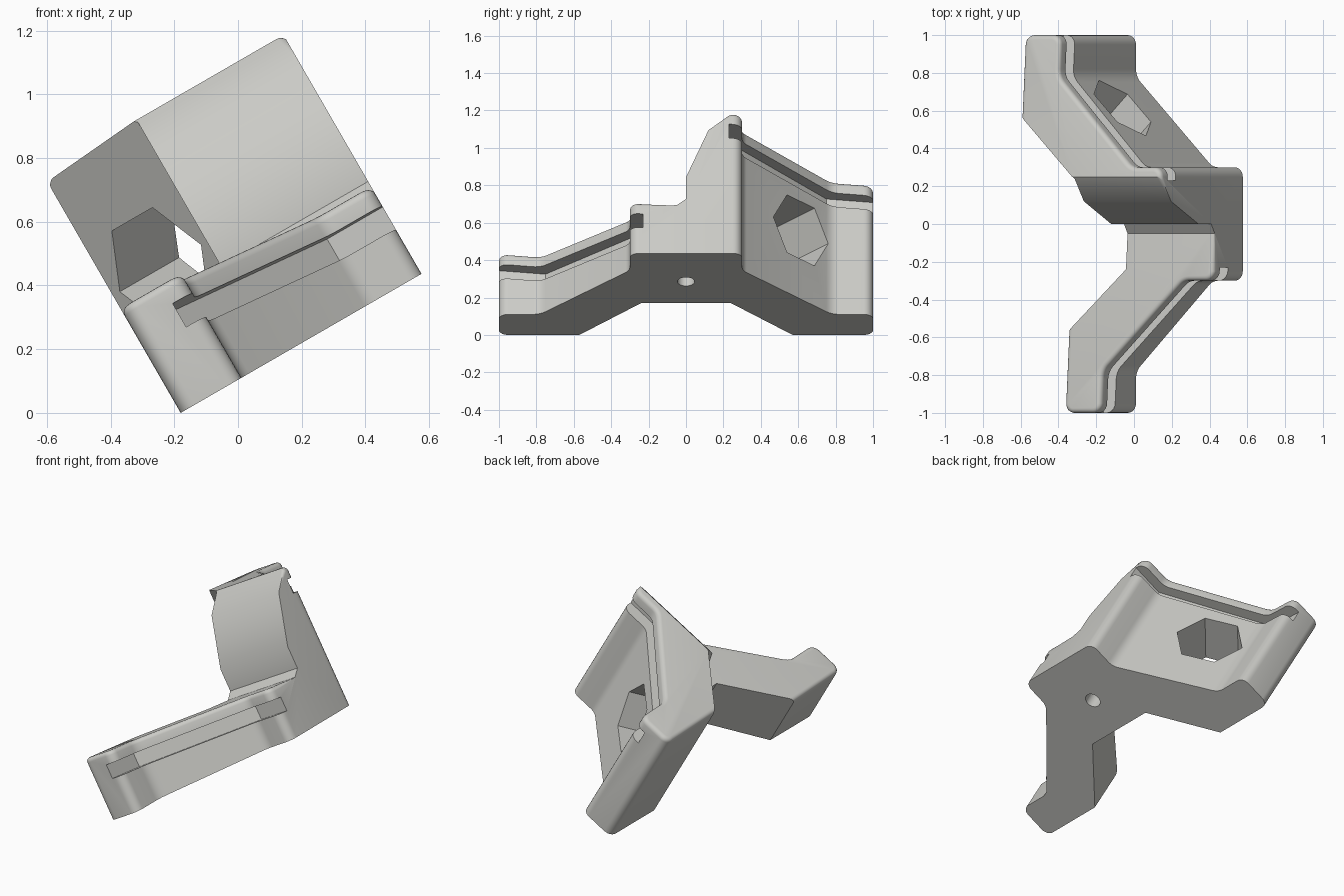
import bpy, bmesh, math
from mathutils import Vector, Matrix

if "Cube" in bpy.data.objects:
    bpy.data.objects.remove(bpy.data.objects["Cube"])

TILT = 0.0875          # slope of the top faces along y
FRONT, REAR = 0.2925, 0.888   # top height of each arm at y = 0


def prism(name, pts, low, high):
    """Solid between two functions giving the 3D point for each 2D point."""
    bm = bmesh.new()
    a = [bm.verts.new(low(*p)) for p in pts]
    b = [bm.verts.new(high(*p)) for p in pts]
    bm.faces.new(a)
    bm.faces.new(b)
    n = len(pts)
    for i in range(n):
        j = (i + 1) % n
        bm.faces.new((a[i], a[j], b[j], b[i]))
    bmesh.ops.recalc_face_normals(bm, faces=bm.faces)
    me = bpy.data.meshes.new(name)
    bm.to_mesh(me)
    bm.free()
    ob = bpy.data.objects.new(name, me)
    bpy.context.collection.objects.link(ob)
    return ob


def rounded(corners, seg=6):
    """Polygon from (x, y, radius) corners with arcs in place of the corners."""
    out = []
    for i, (x, y, r) in enumerate(corners):
        p = Vector((x, y))
        if r == 0:
            out.append((x, y))
            continue
        d1 = (Vector(corners[i - 1][:2]) - p).normalized()
        d2 = (Vector(corners[(i + 1) % len(corners)][:2]) - p).normalized()
        half = d1.angle(d2) / 2
        c = p + (d1 + d2).normalized() * (r / math.sin(half))
        s = p + d1 * (r / math.tan(half)) - c
        e = p + d2 * (r / math.tan(half)) - c
        turn = s.angle_signed(e)
        for k in range(seg + 1):
            t = -turn * k / seg
            out.append((c.x + s.x * math.cos(t) - s.y * math.sin(t),
                        c.y + s.x * math.sin(t) + s.y * math.cos(t)))
    return out


def apply_bool(ob, tool, op):
    m = ob.modifiers.new(op, 'BOOLEAN')
    m.operation, m.solver, m.object = op, 'EXACT', tool
    dg = bpy.context.evaluated_depsgraph_get()
    me = bpy.data.meshes.new_from_object(ob.evaluated_get(dg))
    ob.modifiers.clear()
    ob.data = me
    bpy.data.objects.remove(tool)


# Bracket outline: two angled arms on a central block, mirrored in y
half = [(0.34, 0.24, 0), (0, 0.57, 0), (0, 1, 0.05), (0.22, 1, 0.05),
        (0.22, 0.78, 0.1), (0.69, 0.3, 0.08), (0.873, 0.3, 0.05)]
outline = rounded(half + [(x, -y, r) for x, y, r in reversed(half)])
bracket = prism("bracket", outline, lambda x, y: (x, y, 0), lambda x, y: (x, y, 1.2))

# Stepped side shape: low front arm, curved rise, tall rear arm
side = [(-1.2, -0.1), (1.2, -0.1), (1.2, REAR - TILT * 1.2), (0.25, 0.866), (0.12, 0.76),
        (0, 0.47), (0, 0.335), (-0.05, 0.297), (-1.2, FRONT + TILT * 1.2)]
step = prism("step_tool", side, lambda y, z: (-0.2, y, z), lambda y, z: (1.2, y, z))
apply_bool(bracket, step, 'INTERSECT')

# Soft rim around the outer top edges
bm = bmesh.new()
bm.from_mesh(bracket.data)
bmesh.ops.remove_doubles(bm, verts=bm.verts, dist=1e-5)
bm.normal_update()
rim = []
for e in bm.edges:
    if len(e.link_faces) != 2:
        continue
    top, wall = sorted(e.link_faces, key=lambda f: -f.normal.z)
    is_inner = wall.normal.x < -0.1 and all(abs(v.co.y) < 0.58 for v in e.verts)
    if top.normal.z > 0.99 and abs(wall.normal.z) < 0.05 and not is_inner:
        if abs(wall.normal.y + 1) > 0.01 or e.verts[0].co.z < 0.5:
            rim.append(e)
bmesh.ops.bevel(bm, geom=rim, offset=0.025, segments=4, profile=0.5,
                affect='EDGES', clamp_overlap=True)
bm.to_mesh(bracket.data)
bm.free()

# Groove below the rim on the outer side of each arm
path = [(0.15, 1.1), (0.15, 0.751), (0.671, 0.23), (1.1, 0.23), (1.1, 1.1)]
for sign, base in ((-1, FRONT), (1, REAR)):
    groove = prism("groove_tool", [(x, sign * y) for x, y in path],
                   lambda x, y: (x, y, base - TILT * y - 0.155),
                   lambda x, y: (x, y, base - TILT * y - 0.07))
    apply_bool(bracket, groove, 'DIFFERENCE')

# Hexagonal window through the rear arm, square to its slanted wall
hexagon = [(0.205 * math.cos(k * math.pi / 3), 0.205 * math.sin(k * math.pi / 3))
           for k in range(6)]
centre, along, out = Vector((0.382, 0.613, 0.425)), Vector((1, -1, 0)).normalized(), \
    Vector((1, 1, 0)).normalized()
window = prism("window_tool", hexagon,
               lambda s, t: centre + along * s + Vector((0, 0, t)) - out * 0.45,
               lambda s, t: centre + along * s + Vector((0, 0, t)) + out * 0.3)
apply_bool(bracket, window, 'DIFFERENCE')

# Screw hole in the base
ring = [(0.57 + 0.046 * math.cos(k * math.pi / 12), 0.046 * math.sin(k * math.pi / 12))
        for k in range(24)]
hole = prism("hole_tool", ring, lambda x, y: (x, y, -0.1), lambda x, y: (x, y, 0.2))
apply_bool(bracket, hole, 'DIFFERENCE')

# Lean the whole bracket onto its long lower edge
bracket.data.transform(Matrix.Translation((-0.18, 0, 0)) @
                       Matrix.Rotation(math.radians(-30), 4, 'Y'))

grey = bpy.data.materials.new("light grey")
grey.diffuse_color = (0.6, 0.6, 0.57, 1)
grey.use_nodes = True
grey.node_tree.nodes["Principled BSDF"].inputs["Base Color"].default_value = grey.diffuse_color
bracket.data.materials.clear()
bracket.data.materials.append(grey)
for p in bracket.data.polygons:
    p.material_index = 0

bpy.context.view_layer.objects.active = bracket
bracket.select_set(True)
bpy.ops.object.shade_smooth_by_angle(angle=math.radians(32))
